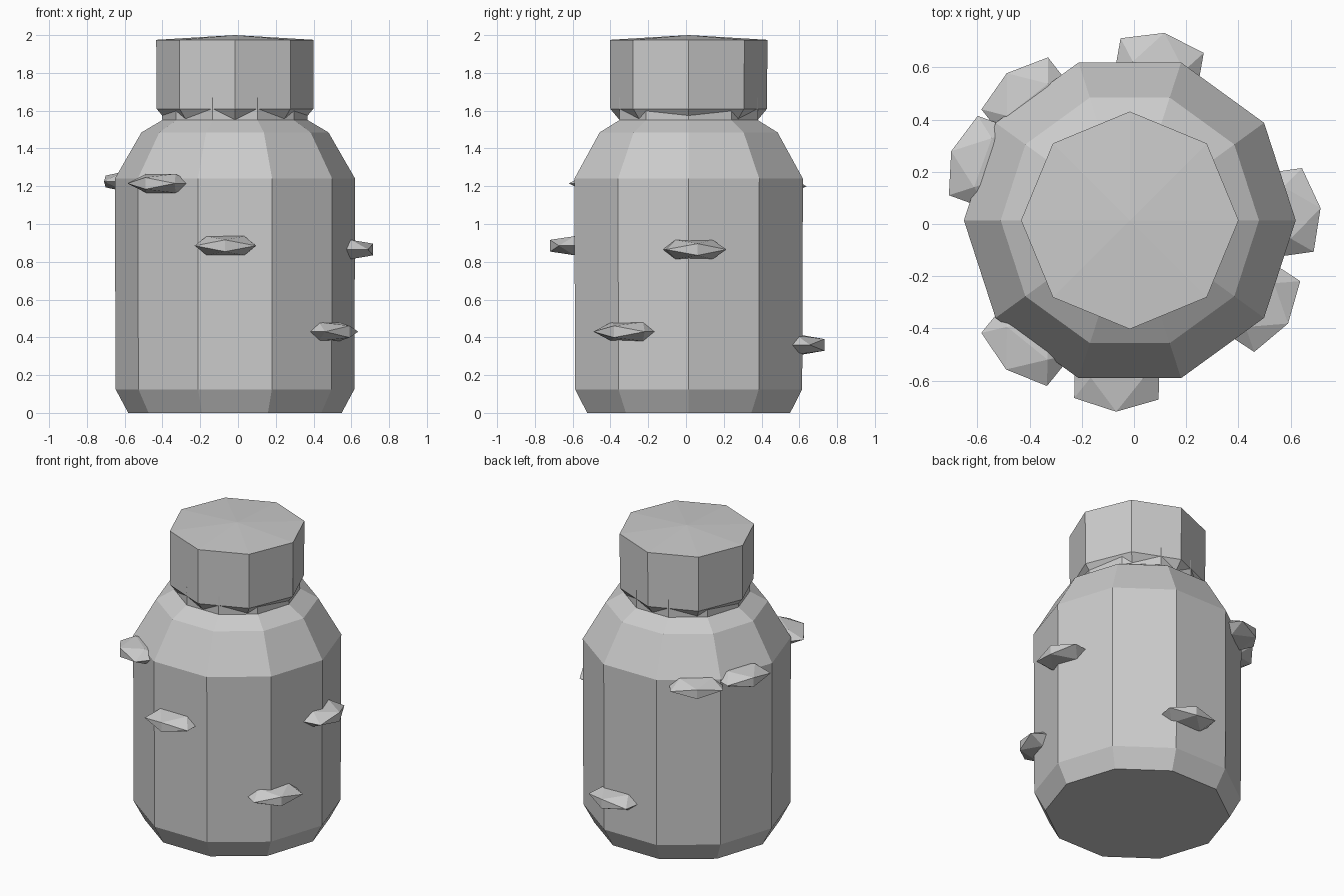
import bpy, bmesh, math
from mathutils import Matrix, Vector

if "Cube" in bpy.data.objects:
    bpy.data.objects.remove(bpy.data.objects["Cube"])

CENTRE = Vector((-0.016, 0.014, 0))

grey = bpy.data.materials.new("plain_grey")
grey.diffuse_color = (0.6, 0.6, 0.6, 1)
grey.use_nodes = True
grey.node_tree.nodes["Principled BSDF"].inputs["Base Color"].default_value = grey.diffuse_color


def finish(name, bm):
    bmesh.ops.recalc_face_normals(bm, faces=bm.faces[:])
    me = bpy.data.meshes.new(name)
    bm.to_mesh(me)
    bm.free()
    me.materials.append(grey)
    ob = bpy.data.objects.new(name, me)
    bpy.context.collection.objects.link(ob)
    return ob


def turned(name, profile, sides, peak=None):
    """Faceted solid of revolution from (radius, z) points, flat or peaked on top."""
    bm = bmesh.new()
    rings = []
    for r, z in profile:
        rings.append([bm.verts.new(CENTRE + Vector((r * math.cos(a), r * math.sin(a), z)))
                      for a in (2 * math.pi * i / sides for i in range(sides))])
    for lo, hi in zip(rings, rings[1:]):
        for i in range(sides):
            j = (i + 1) % sides
            bm.faces.new((lo[i], lo[j], hi[j], hi[i]))
    bm.faces.new(rings[0][::-1])
    if peak is None:
        bm.faces.new(rings[-1])
    else:
        tip = bm.verts.new(CENTRE + Vector((0, 0, peak)))
        for i in range(sides):
            bm.faces.new((rings[-1][i], rings[-1][(i + 1) % sides], tip))
    return finish(name, bm)


def stud(name, x, y, z, angle):
    """Flattened icosahedron, edge up, pointing outwards along the angle."""
    phi = (1 + 5 ** 0.5) / 2
    bm = bmesh.new()
    for s in (-1, 1):
        for t in (-phi, phi):
            # radial, tangential, vertical
            for v in ((s, t, 0), (0, s, t), (t, 0, s)):
                bm.verts.new((v[0] * 0.08, v[1] * 0.1, v[2] * 0.031))
    bmesh.ops.convex_hull(bm, input=bm.verts[:])
    bm.transform(Matrix.Translation((x, y, z)) @ Matrix.Rotation(math.radians(angle), 4, 'Z'))
    return finish(name, bm)


# Ten-sided jar with chamfered foot, shoulder and neck
turned("jar_body", [(0.565, 0), (0.632, 0.125), (0.636, 1.24), (0.495, 1.485),
                    (0.385, 1.55), (0.386, 1.67)], 10)

# Eight-sided lid with tapered lower lip and a slightly raised top
turned("lid", [(0.365, 1.55), (0.415, 1.61), (0.417, 1.975)], 8, peak=2.0)

# Flat studs scattered around the side
studs = [(-0.409, -0.457, 1.215, 231), (-0.066, -0.59, 0.885, 269),
         (0.482, -0.311, 0.43, -33), (0.587, 0.043, 0.865, 8),
         (0.094, 0.605, 0.36, 80), (-0.408, 0.476, 1.2, 128),
         (-0.579, 0.235, 1.225, 160)]
for n, s in enumerate(studs, 1):
    stud(f"side_stud_{n}", *s)
